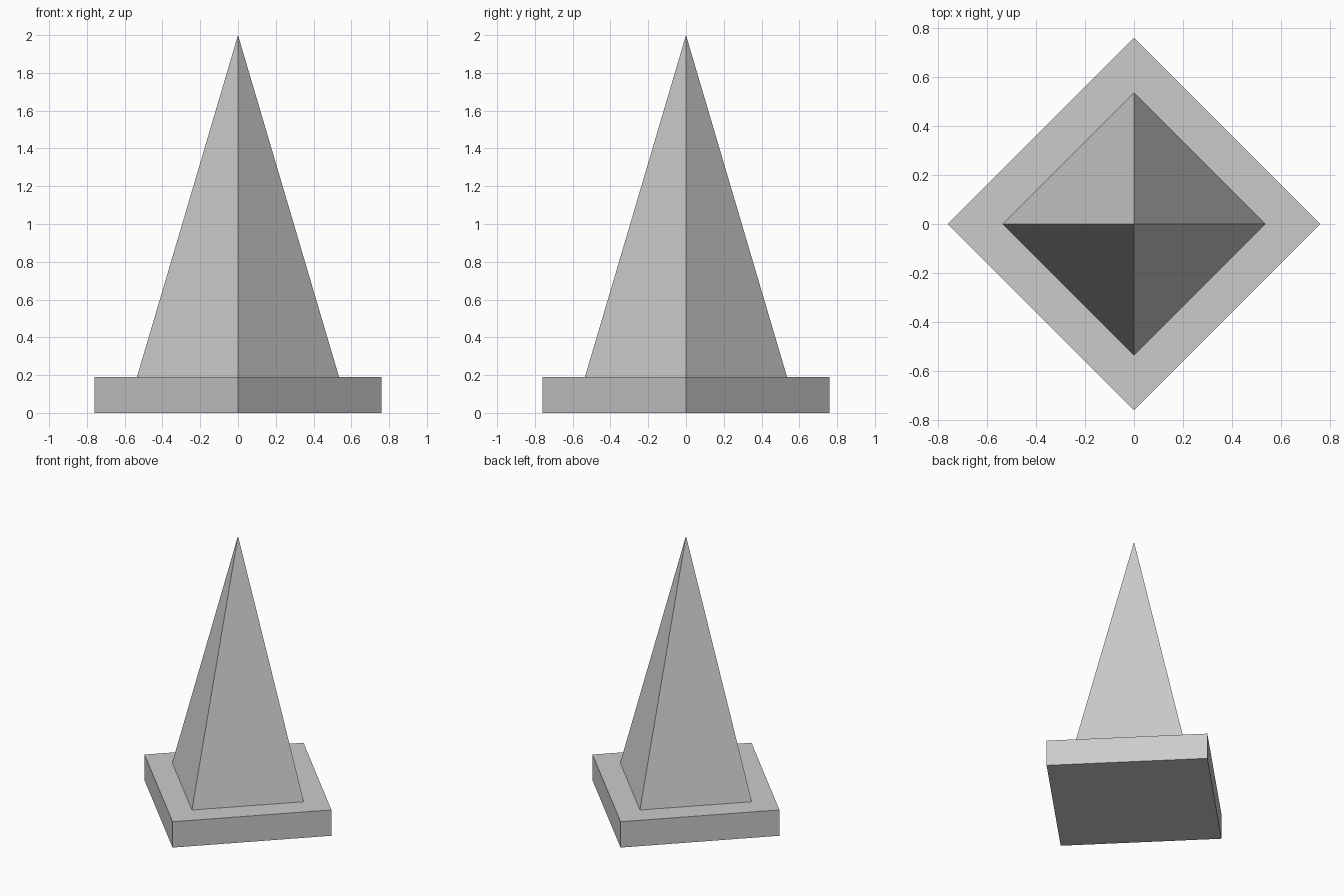
import bpy

# Remove the default cube
default = bpy.data.objects.get("Cube")
if default:
    bpy.data.objects.remove(default, do_unlink=True)

# Single plain grey material
GREY = (0.6, 0.6, 0.6, 1.0)
grey = bpy.data.materials.new("light_grey")
grey.use_nodes = True
grey.diffuse_color = GREY
grey.node_tree.nodes["Principled BSDF"].inputs["Base Color"].default_value = GREY


def four_sided(name, bottom_radius, top_radius, z_low, z_high):
    """Four-sided cone or prism with its corners on the x and y axes."""
    bpy.ops.mesh.primitive_cone_add(
        vertices=4, radius1=bottom_radius, radius2=top_radius,
        depth=z_high - z_low, location=(0, 0, (z_low + z_high) / 2))
    part = bpy.context.object
    part.name = part.data.name = name
    part.data.materials.append(grey)
    return part


BASE_RADIUS, BASE_TOP = 0.76, 0.19

# Square plinth
four_sided("base_plate", BASE_RADIUS, BASE_RADIUS, 0, BASE_TOP)

# Tall pyramid standing on the plinth
four_sided("spire", 0.535, 0, BASE_TOP, 2)
